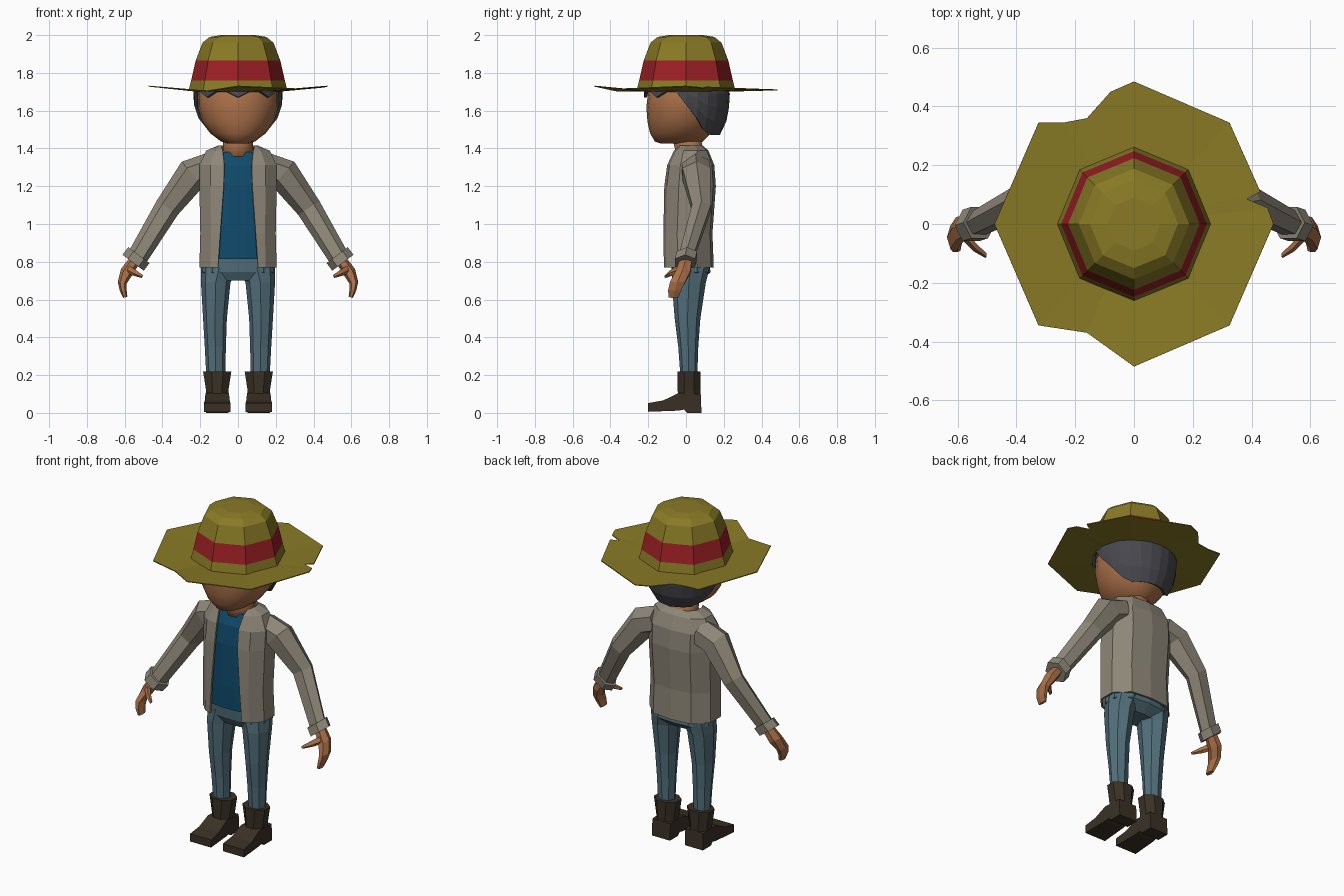
import bpy, bmesh
from math import sin, cos, pi, atan2, radians
from mathutils import Vector

if "Cube" in bpy.data.objects:
    bpy.data.objects.remove(bpy.data.objects["Cube"])


def material(name, r, g, b):
    m = bpy.data.materials.new(name)
    m.use_nodes = True
    m.diffuse_color = (r, g, b, 1)
    m.node_tree.nodes["Principled BSDF"].inputs["Base Color"].default_value = (r, g, b, 1)
    return m


STRAW = material("straw", .25, .195, .019)
RED = material("red_ribbon", .34, .014, .018)
SKIN = material("skin", .40, .16, .065)
HAIR = material("dark_hair", .065, .063, .075)
JACKET = material("grey_cloth", .27, .24, .188)
SHIRT = material("blue_cloth", .005, .07, .15)
JEANS = material("denim", .085, .16, .2)
LEATHER = material("dark_leather", .042, .03, .018)


def loft(name, rings, mats, closed=True, caps=True, band_mats=None, thick=0, smooth=False):
    """Skin a list of equal-length rings into one object."""
    bm = bmesh.new()
    rows = [[bm.verts.new(p) for p in ring] for ring in rings]
    n = len(rows[0])
    for k in range(len(rows) - 1):
        for i in range(n if closed else n - 1):
            j = (i + 1) % n
            f = bm.faces.new((rows[k][i], rows[k][j], rows[k + 1][j], rows[k + 1][i]))
            f.material_index = band_mats[k] if band_mats else 0
    if caps:
        bm.faces.new(rows[0])
        bm.faces.new(rows[-1])
    bmesh.ops.recalc_face_normals(bm, faces=bm.faces)
    for f in bm.faces:
        f.smooth = smooth
    me = bpy.data.meshes.new(name)
    bm.to_mesh(me)
    bm.free()
    for m in mats:
        me.materials.append(m)
    ob = bpy.data.objects.new(name, me)
    bpy.context.collection.objects.link(ob)
    if thick:
        mod = ob.modifiers.new("thickness", "SOLIDIFY")
        mod.thickness = thick
        mod.offset = 0
    return ob


def oval(z, cx, cy, rx, ry, n=8, phase=0):
    return [(cx + rx * cos(2 * pi * i / n + phase), cy + ry * sin(2 * pi * i / n + phase), z)
            for i in range(n)]


def body_ring(z, w, yf, yb, xo=.04):
    """Boxy torso section, starting and ending at the front gap of half-width xo."""
    d = yb - yf
    half = [(xo, yf), (max(xo + .006, .72 * w), yf + .05 * d), (w, yf + .28 * d),
            (w, yf + .66 * d), (.62 * w, yb - .05 * d)]
    pts = half + [(0, yb)] + [(-x, y) for x, y in reversed(half)]
    return [(x, y, z) for x, y in pts]


def tube(name, side, path, mat, n=6):
    """Tube through (x, y, z, half-width, half-depth) stations, mirrored by side."""
    rings = []
    for k, (x, y, z, a, b) in enumerate(path):
        p, q = path[max(k - 1, 0)], path[min(k + 1, len(path) - 1)]
        d = Vector((q[0] - p[0], 0, q[2] - p[2])).normalized()
        across = Vector((-d.z, 0, d.x))
        ring = []
        for i in range(n):
            t = 2 * pi * i / n
            v = Vector((x, y, z)) + across * a * cos(t) + Vector((0, b * sin(t), 0))
            ring.append((v.x * side, v.y, v.z))
        rings.append(ring)
    return loft(name, rings, [mat])


# Straw hat crown with its ribbon
crown = [(1.705, .262), (1.76, .248), (1.865, .224), (1.96, .188), (1.99, .15), (2.0, .09)]
loft("hat_crown", [oval(z, 0, 0, r, r) for z, r in crown], [STRAW, RED],
     band_mats=[0, 1, 0, 0, 0])

# Ragged brim
edge = [(.475, 0, 1.73), (.325, .345, 1.715), (0, .485, 1.71), (-.08, .45, 1.71),
        (-.16, .36, 1.71), (-.24, .345, 1.712), (-.325, .345, 1.715), (-.475, 0, 1.73),
        (-.325, -.345, 1.715), (-.16, -.37, 1.705), (0, -.485, 1.73), (.325, -.345, 1.715)]
notch = [(.455, .055, 1.725), (.385, .085, 1.72), (.43, .11, 1.725)]
edge[1:1] = notch
inner = [(.22 * cos(a), .22 * sin(a), 1.703) for a in (atan2(y, x) for x, y, z in edge)]
loft("hat_brim", [inner, edge], [STRAW], caps=False, thick=.005)


# Head and hair share one way of reading a section table: z, half-width, front, back
def surface(table, angle, z):
    for lo, hi in zip(table, table[1:]):
        if z <= hi[0]:
            break
    t = max(0, min(1, (z - lo[0]) / (hi[0] - lo[0])))
    rx, yf, yb = (lo[i] + (hi[i] - lo[i]) * t for i in (1, 2, 3))
    mid, ry = (yf + yb) / 2, (yb - yf) / 2
    return (rx * cos(angle), mid + ry * sin(angle), z)


skull = [(1.425, .05, -.13, .06), (1.437, .09, -.165, .09), (1.48, .147, -.19, .13),
         (1.54, .19, -.204, .17), (1.62, .213, -.21, .19), (1.70, .213, -.2, .2),
         (1.78, .17, -.16, .17)]
loft("head", [[surface(skull, 2 * pi * i / 20, row[0]) for i in range(20)] for row in skull],
     [SKIN], smooth=True)
loft("neck", [oval(z, 0, y, r, r, 10) for z, y, r in
              ((1.34, .03, .09), (1.40, .015, .078), (1.47, .0, .08))], [SKIN], smooth=True)

hair_shape = [(1.46, .15, -.18, .165), (1.54, .203, -.205, .205), (1.62, .224, -.217, .22),
              (1.70, .229, -.215, .225), (1.76, .2, -.19, .19)]


def hairline(angle, i):
    s = sin(angle)
    if s < -.25:
        return 1.685 + (.015 if i % 3 else -.015)
    if s < 0:
        return 1.655
    return max(1.475, 1.63 - .26 * s)


N = 24
columns = [(2 * pi * i / N, hairline(2 * pi * i / N, i)) for i in range(N)]
loft("hair", [[surface(hair_shape, a, zb + (1.76 - zb) * t) for a, zb in columns]
              for t in (0, .25, .5, .75, 1)], [HAIR], caps=False, thick=.016)

# Open jacket: z, gap half-width, half-width, front, back
coat = [(.77, .105, .2, -.112, .142), (.95, .093, .195, -.115, .135),
        (1.2, .075, .2, -.11, .153), (1.31, .072, .2, -.095, .145),
        (1.385, .08, .165, -.06, .115), (1.412, .088, .1, -.03, .085)]
loft("jacket", [body_ring(z, w, f, b, xo) for z, xo, w, f, b in coat], [JACKET],
     closed=False, caps=False, thick=.01)

# Shirt under the jacket
shirt = [(.815, .172, -.098, .12), (.95, .17, -.1, .115), (1.2, .172, -.095, .13),
         (1.31, .165, -.079, .12), (1.38, .11, -.046, .09)]
loft("shirt", [body_ring(*row) for row in shirt], [SHIRT])

# Hips of the trousers
hips = [(.70, .13, -.05, .08), (.745, .188, -.075, .13), (.86, .18, -.085, .115)]
loft("hips", [body_ring(*row) for row in hips], [JEANS])

for name, s in (("left", 1), ("right", -1)):
    # Trouser leg
    leg = [(.2, .118, .015, .05, .045), (.35, .12, .012, .056, .053),
           (.5, .122, .008, .063, .068), (.69, .118, .015, .078, .09),
           (.77, .1, .025, .096, .1)]
    loft(name + "_leg", [oval(z, s * cx, cy, rx, ry) for z, cx, cy, rx, ry in leg], [JEANS])

    # Boot shaft
    shaft = [(.22, .081, .066), (.12, .064, .066), (.04, .062, .062)]
    loft(name + "_boot_shaft", [oval(z, s * .11, .017, rx, ry, 8, pi / 8)
                                for z, rx, ry in shaft], [LEATHER])
    # Boot foot: side profile, wider at the toe
    foot = [(.082, 0), (.078, .1), (-.04, .105), (-.12, .066), (-.2, .052), (-.2, .006),
            (-.04, .012), (-.01, .018), (.005, 0)]
    loft(name + "_boot_foot",
         [[(s * .11 + e * (.06 - .05 * min(y, 0)), y, z) for y, z in foot] for e in (-1, 1)],
         [LEATHER])

    # Sleeve and turned-up cuff
    tube(name + "_sleeve", s, [(.14, .05, 1.30, .08, .085), (.24, .055, 1.265, .087, .085),
                               (.375, .082, 1.085, .067, .058), (.535, .0, .82, .055, .045)],
         JACKET)
    tube(name + "_cuff", s, [(.525, .005, .835, .07, .062), (.555, -.005, .795, .07, .062)],
         JACKET)

    # Hand with fingers and thumb
    tube(name + "_hand", s, [(.545, 0, .81, .03, .036), (.59, -.015, .745, .034, .045),
                             (.613, -.045, .69, .024, .046), (.608, -.06, .65, .018, .04),
                             (.597, -.066, .612, .012, .03)], SKIN)
    tube(name + "_thumb", s, [(.59, -.025, .765, .024, .022), (.545, -.075, .742, .018, .018),
                              (.505, -.106, .722, .009, .01)], SKIN, 5)
